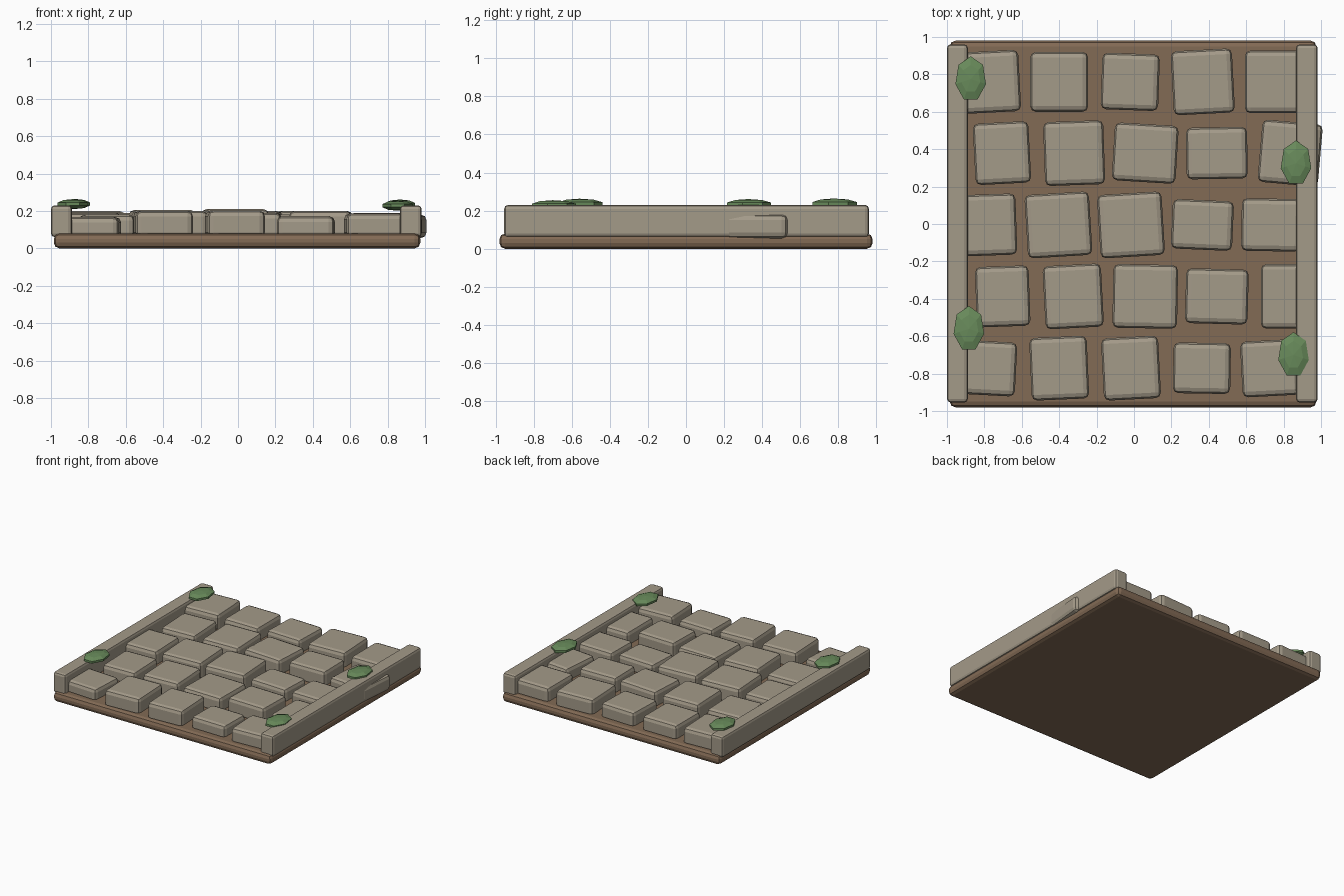
import bpy, bmesh, math

if "Cube" in bpy.data.objects:
    bpy.data.objects.remove(bpy.data.objects["Cube"])


def material(name, rgb):
    m = bpy.data.materials.new(name)
    m.diffuse_color = (*rgb, 1)
    m.use_nodes = True
    m.node_tree.nodes["Principled BSDF"].inputs["Base Color"].default_value = m.diffuse_color
    return m


STONE = material("warm grey stone", (0.37, 0.325, 0.25))
EARTH = material("brown earth", (0.225, 0.145, 0.09))
MOSS = material("moss green", (0.14, 0.26, 0.105))


def finish(bm, name, mat, loc, rot=0):
    mesh = bpy.data.meshes.new(name)
    bm.to_mesh(mesh)
    bm.free()
    mesh.materials.append(mat)
    ob = bpy.data.objects.new(name, mesh)
    ob.location = loc
    ob.rotation_euler.z = math.radians(rot)
    bpy.context.collection.objects.link(ob)
    return ob


def block(name, mat, x, y, z0, z1, w, d, bevel, rot=0):
    """Box with softly chamfered edges between two heights."""
    bm = bmesh.new()
    bmesh.ops.create_cube(bm, size=1)
    bmesh.ops.scale(bm, vec=(w, d, z1 - z0), verts=bm.verts)
    bmesh.ops.bevel(bm, geom=bm.edges[:], offset=bevel, segments=2,
                    profile=0.5, affect='EDGES')
    return finish(bm, name, mat, (x, y, (z0 + z1) / 2), rot)


# Earth slab
block("earth_base", EARTH, -0.005, 0, 0.0, 0.08, 1.96, 1.96, 0.03)

# Kerbs along both sides
block("left_kerb", STONE, -0.944, 0.003, 0.06, 0.23, 0.112, 1.915, 0.02)
block("right_kerb", STONE, 0.924, 0.003, 0.06, 0.23, 0.116, 1.915, 0.02)

# Paving stones, row by row: x, overall width, overall depth, turn, top height
rows = [
    (0.76, [(-0.77, .33, .34, 3, .20), (-0.40, .31, .32, 0, .19), (-0.02, .315, .31, -2, .19),
            (.368, .34, .355, 3, .20), (.753, .32, .335, 0, .19)]),
    (0.379, [(-0.706, .31, .34, 3, .19), (-0.32, .33, .35, 2, .20), (.06, .355, .325, -3.5, .20),
             (.443, .33, .28, 1, .20), (.835, .345, .355, -5, .18)]),
    (-0.005, [(-0.785, .32, .335, 2, .19), (-0.404, .36, .355, 3.5, .205), (-0.016, .36, .355, 3.5, .21),
              (.366, .335, .275, -2.5, .18), (.733, .32, .285, -1, .18)]),
    (-0.387, [(-0.702, .295, .33, 2, .18), (-0.325, .325, .35, 3, .20), (.06, .35, .345, -1, .19),
              (.443, .34, .30, -1.5, .20), (.828, .30, .345, 0, .185)]),
    (-0.771, [(-0.785, .32, .30, -3, .167), (-0.40, .318, .345, 2.5, .20), (-0.016, .318, .345, 3, .202),
              (.363, .31, .275, -1, .172), (.728, .32, .31, 3, .187)]),
]
for r, (y, stones) in enumerate(rows, 1):
    for c, (x, w, d, turn, top) in enumerate(stones, 1):
        s = 0.7 * abs(math.sin(math.radians(turn)))
        block(f"paving_stone_{r}_{c}", STONE, x, y, 0.055, top,
              w - d * s, d - w * s, 0.03, turn)

# Flattened seven-sided moss clumps on the kerbs
for i, (x, y, z) in enumerate([(-0.873, 0.775, .237), (0.866, 0.325, .234),
                               (-0.883, -0.56, .236), (0.853, -0.70, .228)], 1):
    bm = bmesh.new()
    bmesh.ops.create_uvsphere(bm, u_segments=7, v_segments=5, radius=1)
    # Turn one side point toward the back before flattening
    tip = max((v.co for v in bm.verts), key=lambda p: p.x ** 2 + p.y ** 2)
    turn = math.pi / 2 - math.atan2(tip.y, tip.x)
    c, s = math.cos(turn), math.sin(turn)
    for v in bm.verts:
        px, py, pz = v.co
        v.co = ((px * c - py * s) * 0.088, (px * s + py * c) * 0.128, pz * 0.027)
    finish(bm, f"moss_clump_{i}", MOSS, (x, y, z))
